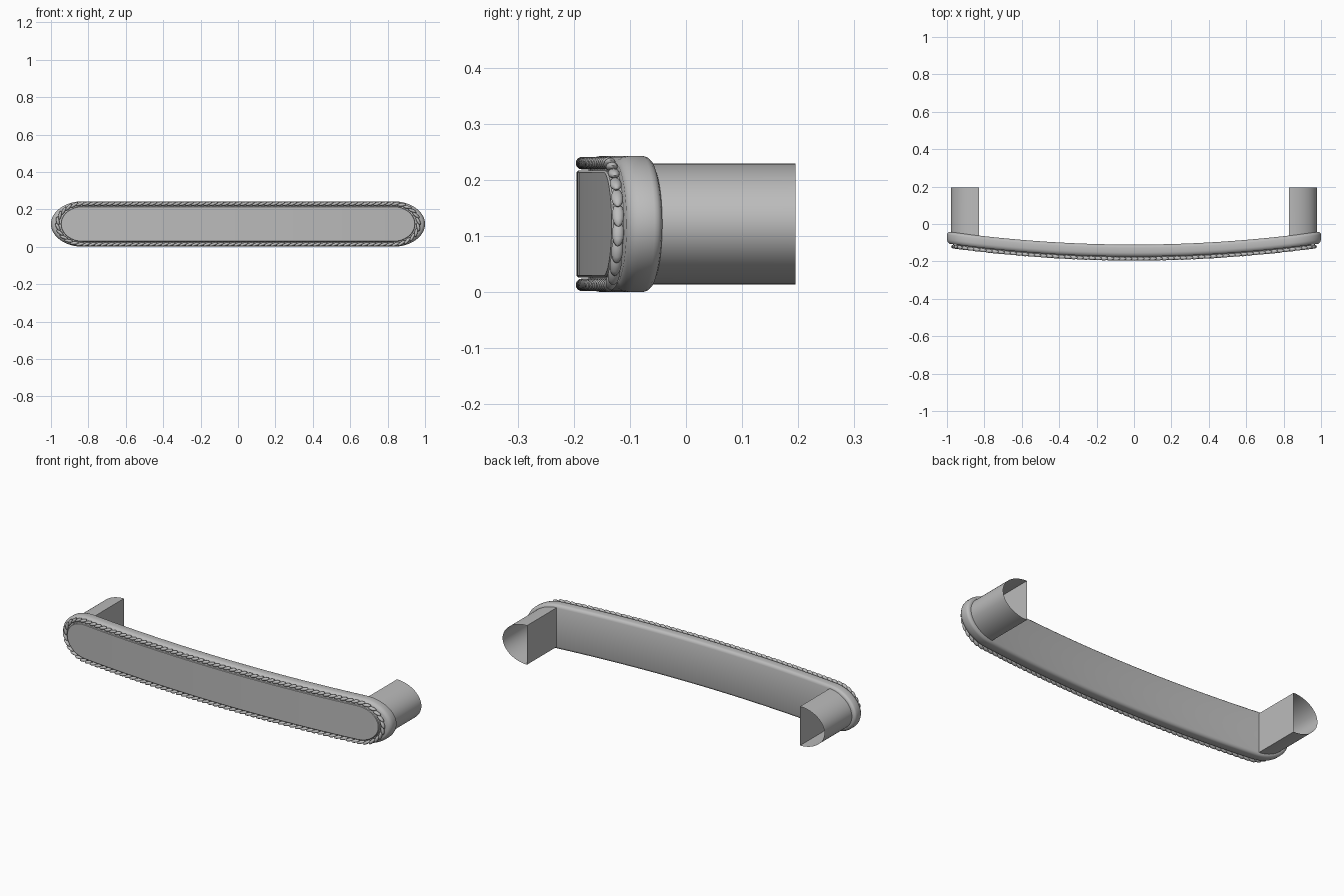
import bpy, bmesh, math
from mathutils import Matrix, Vector

if "Cube" in bpy.data.objects:
    bpy.data.objects.remove(bpy.data.objects["Cube"])

ZC, XS = 0.1215, 0.83          # mid height, where the rounded ends begin

metal = bpy.data.materials.new("satin_grey_metal")
metal.diffuse_color = (0.5, 0.5, 0.5, 1)
metal.use_nodes = True
metal.node_tree.nodes["Principled BSDF"].inputs["Base Color"].default_value = metal.diffuse_color


def bend(x):
    return 0.07 * x * x


def outline(hx, b, arc=14, straight=32):
    """Closed long oval in x/z, starting at the right tip, mirrored top/bottom."""
    a = hx - XS
    quarter = [(XS + a * math.cos(t), b * math.sin(t))
               for t in (math.pi / 2 * i / arc for i in range(arc + 1))]
    mid = [(XS - 2 * XS * i / straight, b) for i in range(1, straight)]
    top = quarter + mid + [(-x, z) for x, z in reversed(quarter)]
    return top + [(x, -z) for x, z in reversed(top[1:-1])]


def finish(name, bm, angle=35):
    bmesh.ops.recalc_face_normals(bm, faces=bm.faces)
    me = bpy.data.meshes.new(name)
    bm.to_mesh(me)
    bm.free()
    me.materials.append(metal)
    ob = bpy.data.objects.new(name, me)
    bpy.context.collection.objects.link(ob)
    bpy.ops.object.select_all(action='DESELECT')
    ob.select_set(True)
    bpy.context.view_layer.objects.active = ob
    bpy.ops.object.shade_smooth_by_angle(angle=math.radians(angle))
    return ob


def bent_slab(name, hx, b, profile):
    """Loft the oval through (inset, y) steps, bend it and cap both sides."""
    bm = bmesh.new()
    rings = []
    for inset, y in profile:
        rings.append([bm.verts.new((x, y + bend(x), ZC + z))
                      for x, z in outline(hx - inset, b - inset)])
    n = len(rings[0])
    for r, s in zip(rings, rings[1:]):
        for i in range(n):
            j = (i + 1) % n
            bm.faces.new((r[i], r[j], s[j], s[i]))
    for r in (rings[0], rings[-1]):
        h = n // 2
        bm.faces.new((r[0], r[1], r[n - 1]))
        bm.faces.new((r[h], r[h + 1], r[h - 1]))
        for i in range(1, h - 1):
            bm.faces.new((r[i], r[i + 1], r[n - i - 1], r[n - i]))
    return finish(name, bm)


# bowed grip with rounded rim
bent_slab("grip_body", 1.0, 0.1215, [
    (0.016, -0.110), (0.008, -0.113), (0.002, -0.119), (0, -0.126),
    (0, -0.152), (0.002, -0.161), (0.007, -0.169), (0.014, -0.174)])

# raised front panel
bent_slab("front_panel", 0.948, 0.095, [
    (0, -0.168), (0, -0.192), (0.003, -0.195)])

# rope border: slanted beads spaced evenly around the panel
path = [Vector((x, -0.186 + bend(x), ZC + z))
        for x, z in outline(0.965, 0.1085, 40, 120)]
path.append(path[0])
lengths = [(q - p).length for p, q in zip(path, path[1:])]
count = 126
step = sum(lengths) / count
bm = bmesh.new()
seg, passed = 0, 0.0
for k in range(count):
    d = (k + 0.5) * step
    while passed + lengths[seg] < d:
        passed += lengths[seg]
        seg += 1
    t = (path[seg + 1] - path[seg]).normalized()
    pos = path[seg] + t * (d - passed)
    side = t.cross(Vector((0, 1, 0))).normalized()
    out = side.cross(t)
    frame = Matrix((t, side, out)).transposed().to_4x4()
    m = (Matrix.Translation(pos) @ frame @ Matrix.Rotation(math.radians(20), 4, 'Z')
         @ Matrix.Diagonal((0.024, 0.0085, 0.0105, 1)))
    bmesh.ops.create_uvsphere(bm, u_segments=12, v_segments=8, radius=1, matrix=m)
finish("rope_border", bm, 60)

# two hollow D-shaped posts, open at the back
for s, name in ((-1, "left_post"), (1, "right_post")):
    bm = bmesh.new()
    ring = [(XS + 0.148 * math.cos(a), 0.1075 * math.sin(a))
            for a in (-math.pi / 2 + math.pi * i / 32 for i in range(33))]
    front = [bm.verts.new((s * x, bend(x) - 0.118, ZC + z)) for x, z in ring]
    back = [bm.verts.new((s * x, 0.195, ZC + z)) for x, z in ring]
    for i in range(len(ring)):
        j = (i + 1) % len(ring)
        bm.faces.new((front[i], front[j], back[j], back[i]))
    finish(name, bm)
